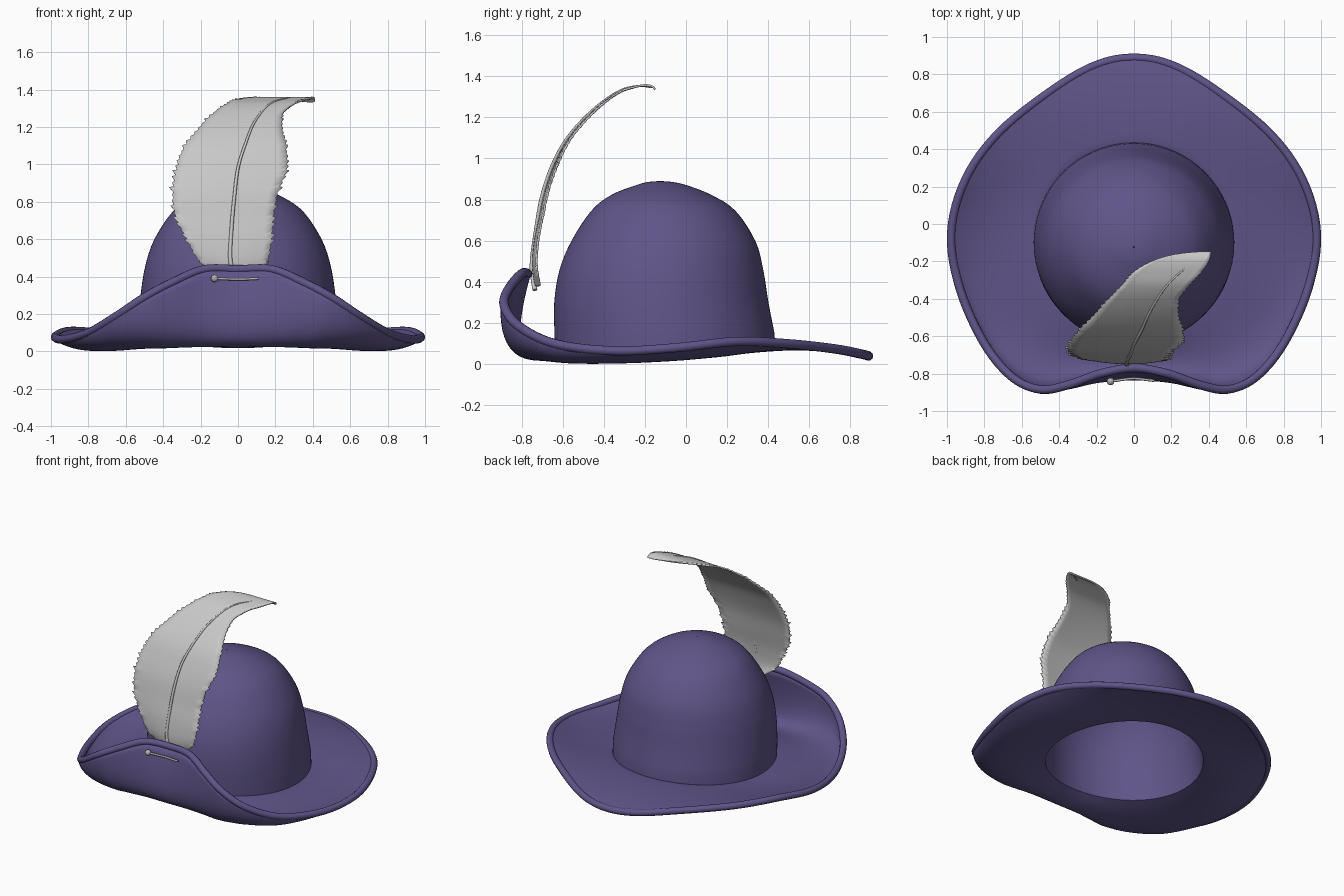
import bpy, bmesh, math, random
from mathutils import Vector

if "Cube" in bpy.data.objects:
    bpy.data.objects.remove(bpy.data.objects["Cube"])
random.seed(4)


def material(name, rgb):
    m = bpy.data.materials.new(name)
    m.diffuse_color = (*rgb, 1)
    m.use_nodes = True
    m.node_tree.nodes["Principled BSDF"].inputs["Base Color"].default_value = m.diffuse_color
    return m


PURPLE = material("purple felt", (0.115, 0.09, 0.25))
WHITE = material("pale feather", (0.58, 0.58, 0.58))
STEEL = material("grey metal", (0.45, 0.45, 0.45))


def spline(pts, steps, closed=False):
    """Catmull-Rom resampling of points of any dimension."""
    n, out = len(pts), []
    get = (lambda i: pts[i % n]) if closed else (lambda i: pts[max(0, min(n - 1, i))])
    for i in range(n if closed else n - 1):
        p = [get(i + k) for k in (-1, 0, 1, 2)]
        for s in range(steps):
            t = s / steps
            out.append(tuple(0.5 * (2 * b + (c - a) * t + (2 * a - 5 * b + 4 * c - d) * t * t
                                    + (3 * b - a - 3 * c + d) * t ** 3)
                             for a, b, c, d in zip(*p)))
    if not closed:
        out.append(tuple(pts[-1]))
    return out


def loft(name, rows, mat, closed=False, thickness=0.0, angle=40):
    """Skin a grid of points, smooth shaded and optionally thickened."""
    bm = bmesh.new()
    grid = [[bm.verts.new(p) for p in r] for r in rows]
    w = len(rows[0])
    for a, b in zip(grid, grid[1:]):
        for j in range(w if closed else w - 1):
            k = (j + 1) % w
            bm.faces.new((a[j], a[k], b[k], b[j]))
    bmesh.ops.remove_doubles(bm, verts=bm.verts, dist=1e-5)
    bmesh.ops.recalc_face_normals(bm, faces=bm.faces)
    me = bpy.data.meshes.new(name)
    bm.to_mesh(me)
    bm.free()
    me.shade_smooth()
    me.set_sharp_from_angle(angle=math.radians(angle))
    me.materials.append(mat)
    ob = bpy.data.objects.new(name, me)
    bpy.context.collection.objects.link(ob)
    if thickness:
        sol = ob.modifiers.new("thickness", 'SOLIDIFY')
        sol.thickness, sol.offset = thickness, 0
    return ob


def tube(name, pts, radius, mat, closed=False, taper=None):
    cu = bpy.data.curves.new(name, 'CURVE')
    cu.dimensions = '3D'
    cu.bevel_depth, cu.bevel_resolution, cu.use_fill_caps = radius, 3, True
    sp = cu.splines.new('POLY')
    sp.points.add(len(pts) - 1)
    for i, p in enumerate(pts):
        sp.points[i].co = (*p, 1)
        if taper:
            sp.points[i].radius = 1 + (taper - 1) * i / (len(pts) - 1)
    sp.use_cyclic_u = closed
    sp.use_smooth = True
    cu.materials.append(mat)
    ob = bpy.data.objects.new(name, cu)
    bpy.context.collection.objects.link(ob)
    return ob


# Brim: half outline from back to front, as rim point and bend control point
half = [
    (0, .888, .05, 0, .68, .10),
    (.2, .85, .06, .17, .65, .10),
    (.43, .72, .085, .36, .57, .10),
    (.72, .49, .11, .58, .38, .08),
    (.9, .24, .12, .72, .2, .04),
    (.977, -.05, .09, .8, -.05, .01),
    (.93, -.35, .075, .85, -.33, -.01),
    (.8, -.64, .11, .8, -.62, -.03),
    (.65, -.82, .2, .66, -.81, -.04),
    (.5, -.885, .30, .48, -.9, -.06),
    (.35, -.86, .38, .36, -.92, -.07),
    (.18, -.80, .45, .2, -.92, -.08),
    (0, -.77, .45, 0, -.92, -.08)]
mirrored = [(-a, b, c, -d, e, f) for a, b, c, d, e, f in half[-2:0:-1]]
columns = spline(half + mirrored, 6, closed=True)

# Crown profile as (radius, height, centre y)
crown = [(0.002, .875, -.125), (.06, .87, -.125), (.12, .855, -.12), (.235, .81, -.12),
         (.34, .735, -.11), (.435, .59, -.11), (.482, .45, -.12), (.506, .3, -.12),
         (.52, .15, -.105)]
angles = [math.atan2(c[4] + .1, c[3]) for c in columns]
rows = [[(r * math.cos(a), cy + r * math.sin(a), z) for a in angles]
        for r, z, cy in spline(crown, 4)]

brim = []
for i in range(19):
    t = i / 18
    ring = []
    for c, a in zip(columns, angles):
        y = -.1 + .525 * math.sin(a)
        inner = Vector((.525 * math.cos(a), y, .06 + .12 * (y + .1) ** 2))
        ring.append(inner * (1 - t) ** 2 + Vector(c[3:]) * 2 * t * (1 - t) + Vector(c[:3]) * t * t)
    brim.append(ring)
lift = .016 - min(p.z for ring in brim for p in ring)
for ring in brim:
    for p in ring:
        p.z += lift
loft("hat_body", rows + brim, PURPLE, closed=True, thickness=.03)

# Rolled edge along the rim
tube("brim_edge", [tuple(p) for p in brim[-1]], .023, PURPLE, closed=True)

# Feather vane: slices as (y, z, left x, right x)
slices = [
    (-.73, .38, -.06, .06), (-.745, .48, -.2, .15), (-.735, .6, -.27, .175),
    (-.71, .72, -.33, .185), (-.68, .85, -.345, .21), (-.635, .97, -.325, .255),
    (-.58, 1.08, -.29, .255), (-.5, 1.18, -.215, .235), (-.41, 1.265, -.135, .235),
    (-.33, 1.32, -.06, .295), (-.26, 1.345, .0, .36), (-.2, 1.356, .1, .4),
    (-.165, 1.35, .22, .41), (-.15, 1.335, .37, .41)]
fine = spline(slices, 8)
vane = []
for i, (y, z, xl, xr) in enumerate(fine):
    f = i / (len(fine) - 1)
    fray = (.03 if i % 2 else 0) * random.uniform(.2, 1) * max(0, 1 - f * f * 1.3)
    line = []
    for j in range(13):
        u = j / 12
        edge = 1 if j in (0, 12) else 0
        x = xl + (xr - xl) * u + edge * fray * (1 if j else -1)
        cup = .02 * (2 * u - 1) ** 2 * (1 - f)
        line.append((x, y + cup, z + edge * fray * .5))
    vane.append(line)
loft("feather_vane", vane, WHITE, thickness=.01, angle=60)

# Feather shaft
shaft = [(.0, -.735, .36), (-.04, -.75, .48), (-.035, -.73, .65), (-.02, -.7, .82),
         (.0, -.645, .98), (.04, -.57, 1.11), (.09, -.46, 1.23), (.17, -.335, 1.323),
         (.27, -.24, 1.352), (.38, -.165, 1.345)]
tube("feather_shaft", spline(shaft, 5), .012, WHITE, taper=.3)

# Pin on the turned-up front brim
pin = [(-.125, -.842, .39), (-.06, -.832, .387), (0, -.826, .386), (.06, -.832, .387),
       (.11, -.838, .39)]
tube("pin_rod", spline(pin, 3), .007, STEEL)
bpy.ops.mesh.primitive_uv_sphere_add(segments=16, ring_count=10, radius=.02, location=pin[0])
head = bpy.context.object
head.name = "pin_head"
head.data.materials.append(STEEL)
bpy.ops.object.shade_smooth()
